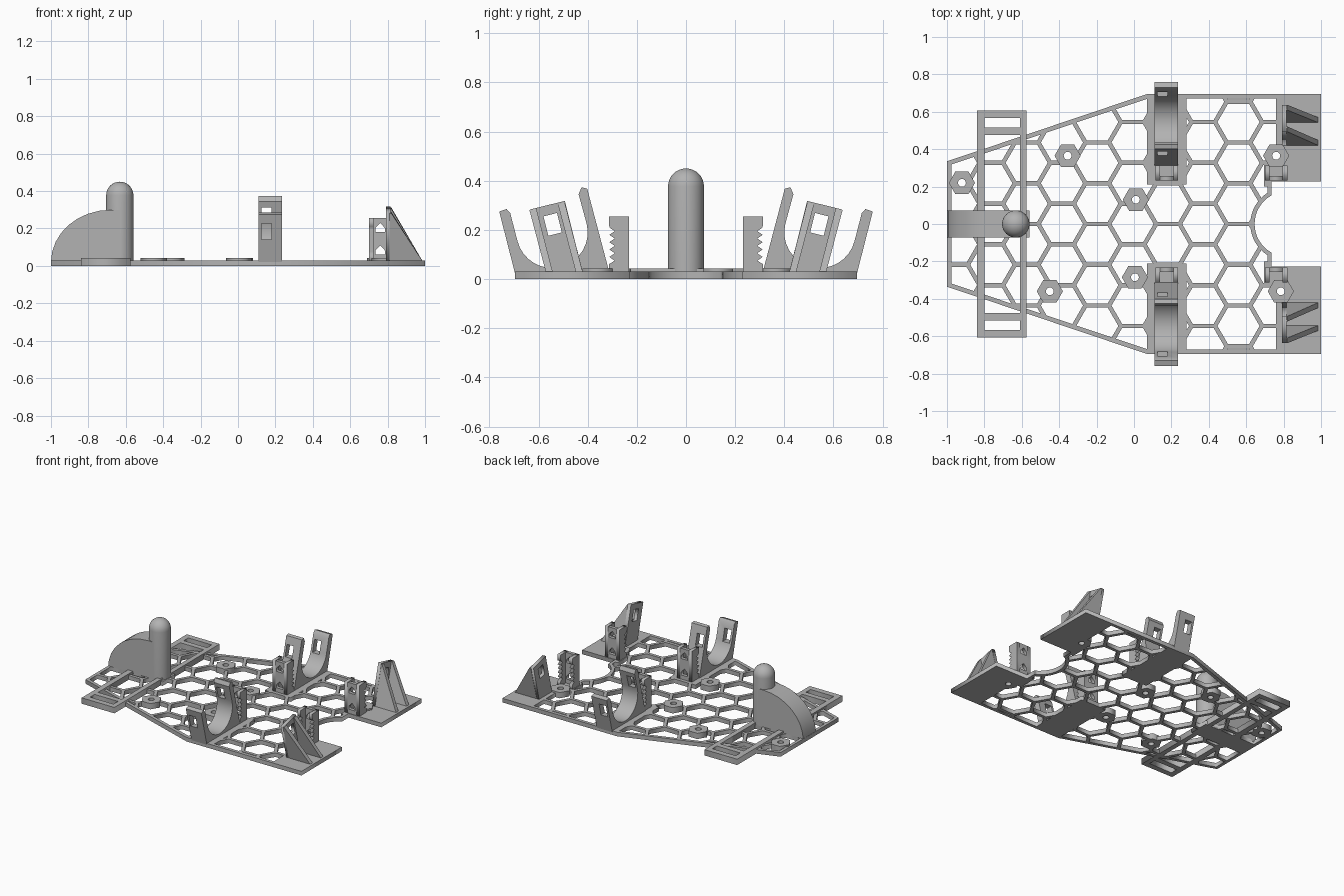
import bpy, bmesh, math
from mathutils import Vector

if "Cube" in bpy.data.objects:
    bpy.data.objects.remove(bpy.data.objects["Cube"])

grey = bpy.data.materials.new("plain_grey")
grey.diffuse_color = (0.45, 0.45, 0.45, 1)
grey.use_nodes = True
grey.node_tree.nodes["Principled BSDF"].inputs["Base Color"].default_value = grey.diffuse_color


def prism(name, loops, lo, hi, axis="z", side=1):
    """Extrude nested 2D loops (outline, then holes) from lo to hi along an axis."""
    cu = bpy.data.curves.new(name, "CURVE")
    cu.dimensions, cu.fill_mode, cu.extrude = "2D", "BOTH", (hi - lo) / 2
    for loop in loops:
        sp = cu.splines.new("POLY")
        sp.points.add(len(loop) - 1)
        sp.use_cyclic_u = True
        for p, (a, b) in zip(sp.points, loop):
            p.co = (a, b, 0, 1)
    tmp = bpy.data.objects.new(name, cu)
    bpy.context.collection.objects.link(tmp)
    me = bpy.data.meshes.new_from_object(
        tmp.evaluated_get(bpy.context.evaluated_depsgraph_get()))
    bpy.data.objects.remove(tmp)
    bm = bmesh.new()
    bm.from_mesh(me)
    bmesh.ops.remove_doubles(bm, verts=bm.verts, dist=1e-5)
    for v in bm.verts:
        a, b, c = v.co
        c += (lo + hi) / 2
        x, y, z = {"x": (c, a, b), "y": (a, c, b), "z": (a, b, c)}[axis]
        v.co = (x, y * side, z)
    return finish(name, bm)


def finish(name, bm):
    bmesh.ops.recalc_face_normals(bm, faces=bm.faces)
    me = bpy.data.meshes.new(name)
    bm.to_mesh(me)
    bm.free()
    me.materials.append(grey)
    ob = bpy.data.objects.new(name, me)
    bpy.context.collection.objects.link(ob)
    return ob


def boolean(ob, op, *tools):
    """Apply a boolean with each tool, then discard the tools."""
    for t in tools:
        m = ob.modifiers.new("cut", "BOOLEAN")
        m.operation, m.solver, m.object = op, "EXACT", t
        me = bpy.data.meshes.new_from_object(
            ob.evaluated_get(bpy.context.evaluated_depsgraph_get()))
        ob.modifiers.clear()
        ob.data = me
        bpy.data.objects.remove(t)


def rect(x0, x1, y0, y1):
    return [(x0, y0), (x1, y0), (x1, y1), (x0, y1)]


def ngon(x, y, r, n, turn=0.0):
    return [(x + r * math.cos(math.tau * i / n + turn),
             y + r * math.sin(math.tau * i / n + turn)) for i in range(n)]


def mirrored(half):
    return half + [(x, -y) for x, y in reversed(half)]


def notch(cx, r, a0):
    """Upper half of the round notch at the wide end."""
    return [(cx - r * math.cos(a), r * math.sin(a))
            for a in (a0 * (1 - i / 8) + 0.02 * i / 8 for i in range(9))]


# ---- honeycomb base plate
T = 0.03
outline = mirrored([(-1, 0.335), (0.07, 0.695), (1, 0.695), (1, 0.228),
                    (0.735, 0.228), (0.735, 0.15)] + notch(0.82, 0.175, 1.06))
inner = mirrored([(-0.977, 0.318), (0.075, 0.671), (0.76, 0.671), (0.76, 0.24),
                  (0.713, 0.215), (0.713, 0.16)] + notch(0.82, 0.198, 0.99))
pitch = 0.218
step = pitch * math.sqrt(3) / 2
hexes = []
for i in range(-8, 4):
    for j in range(-4, 5):
        y = (j + (0.5 if i % 2 else 0)) * pitch
        hexes.append(ngon(0.37 + i * step, y, 0.195 / math.sqrt(3), 6))
bosses = [(0.01, 0.13), (-0.355, 0.365), (-0.92, 0.22), (0.76, 0.365),
          (0.005, -0.285), (-0.45, -0.36), (0.785, -0.36)]
cells = prism("cells", hexes, -0.1, 0.1)
boolean(cells, "INTERSECT", prism("inner", [inner], -0.2, 0.2))
pads = [rect(-1.1, -0.56, -0.073, 0.073)]
for s in (1, -1):
    pads += [rect(0.07, 0.28, *sorted((0.21 * s, 0.72 * s))),
             rect(0.695, 0.83, *sorted((0.2 * s, 0.335 * s)))]
boolean(cells, "DIFFERENCE",
        *[prism("pad", [p], -0.2, 0.2) for p in pads],
        *[prism("boss", [ngon(x, y, 0.068, 6)], -0.2, 0.2) for x, y in bosses])
plate = prism("base_plate", [outline], 0, T)
boolean(plate, "DIFFERENCE", cells,
        *[prism("hole", [ngon(x, y, 0.021, 16)], -0.2, 0.2) for x, y in bosses])

# ---- raised hexagonal bosses with screw holes
for x, y in bosses:
    prism("screw_boss", [ngon(x, y, 0.07, 6), ngon(x, y, 0.021, 16)], 0.0, 0.042)

# ---- slotted cross rail at the narrow end
prism("cross_rail", [rect(-0.84, -0.575, -0.608, 0.608),
                     rect(-0.80, -0.61, -0.475, 0.475),
                     rect(-0.80, -0.61, 0.515, 0.567),
                     rect(-0.80, -0.61, -0.567, -0.515)], 0, 0.043)

# ---- round post with domed top
R, PX = 0.073, -0.632
bm = bmesh.new()
prof = [(0, 0), (R, 0)] + [(R * math.cos(a), 0.377 + R * math.sin(a))
                           for a in (math.pi / 2 * i / 8 for i in range(9))]
vs = [bm.verts.new((PX + r, 0, z)) for r, z in prof]
es = [bm.edges.new(p) for p in zip(vs, vs[1:])]
bmesh.ops.spin(bm, geom=vs + es, cent=(PX, 0, 0), axis=(0, 0, 1),
               angle=math.tau, steps=40)
bmesh.ops.remove_doubles(bm, verts=bm.verts, dist=1e-5)
post = finish("post", bm)

# ---- curved fin behind the post
fin_arc = [(-0.68 - 0.32 * math.sin(a), 0.02 + 0.28 * math.cos(a))
           for a in (math.pi / 2 * i / 8 for i in range(9))]
fin = prism("fin", [[(PX, 0.3)] + fin_arc + [(-1, 0), (PX, 0)]], -R, R, "y")

# ---- tilted cradle profile (y, z)
tilt = math.atan2(0.25, 0.97)
cradle_arc = [(0.545 + 0.145 * math.cos(a), 0.19 + 0.145 * math.sin(a))
              for a in (math.pi - tilt + math.pi * i / 16 for i in range(17))]
cradle = ([(0.31, T - 0.01), (0.402, 0.368), (0.425, 0.373), (0.437, 0.345)]
          + cradle_arc + [(0.715, 0.268), (0.73, 0.285), (0.76, 0.275), (0.695, T - 0.01)])

# ---- toothed channel wall profile (y, z)
wall = [(0.232, 0.02), (0.314, 0.02), (0.314, 0.06)]
for k in range(5):
    wall += [(0.29, 0.075 + k * 0.03), (0.312, 0.09 + k * 0.03)]
wall += [(0.314, 0.255), (0.232, 0.255)]


def house(x, z):
    """Pointed hole outline (x, z)."""
    return [(x - 0.026, z), (x + 0.026, z), (x + 0.026, z + 0.022),
            (x, z + 0.05), (x - 0.026, z + 0.022)]


smooth = [post, fin]
for side, tag in ((1, "back"), (-1, "front")):
    # cradle clip with a window in each arm
    clip = prism(tag + "_cradle", [cradle], 0.11, 0.235, "x", side)
    boolean(clip, "DIFFERENCE",
            prism("w", [rect(0.125, 0.18, 0.23, 0.312)], 0.3, 0.48, "y", side),
            prism("w", [rect(0.125, 0.18, 0.14, 0.228)], 0.62, 0.8, "y", side))
    smooth.append(clip)

    # toothed channels
    for x0 in (0.115, 0.7):
        x1 = x0 + 0.12
        prism(tag + "_toothed_wall", [wall], x0, x0 + 0.025, "x", side)
        prism(tag + "_toothed_wall", [wall], x1 - 0.025, x1, "x", side)
        xm = x0 + 0.06
        prism(tag + "_channel_back", [rect(x0 + 0.025, x1 - 0.025, 0.02, 0.255),
                                      house(xm, 0.06), house(xm, 0.18)],
              0.232, 0.257, "y", side)

    # leaning support plate with window
    prism(tag + "_support", [[(0.418, 0.02), (0.567, 0.02), (0.635, 0.283), (0.493, 0.318)],
                             [(0.505, 0.19), (0.56, 0.176), (0.58, 0.255), (0.525, 0.269)]],
          0.79, 0.815, "x", side)
    # leaning triangular gussets
    for y0, top in ((0.418, 0.312), (0.54, 0.288)):
        bm = bmesh.new()
        rings = []
        for dy, dz in ((0, 0), (0.028, -0.007)):
            ty = y0 + dy + (top - 0.02) * 0.258
            rings.append([bm.verts.new((x, y * side, z)) for x, y, z in (
                (0.81, y0 + dy, 0.02), (0.99, y0 + dy, 0.02),
                (0.82, ty, top + dz), (0.81, ty, top + dz))])
        a, b = rings
        bm.faces.new(a)
        bm.faces.new(b)
        for i in range(4):
            j = (i + 1) % 4
            bm.faces.new((a[i], a[j], b[j], b[i]))
        finish(tag + "_gusset", bm)

# ---- smooth shading on the round parts
for ob in smooth:
    bpy.ops.object.select_all(action="DESELECT")
    ob.select_set(True)
    bpy.context.view_layer.objects.active = ob
    bpy.ops.object.shade_smooth_by_angle(angle=math.radians(30))
